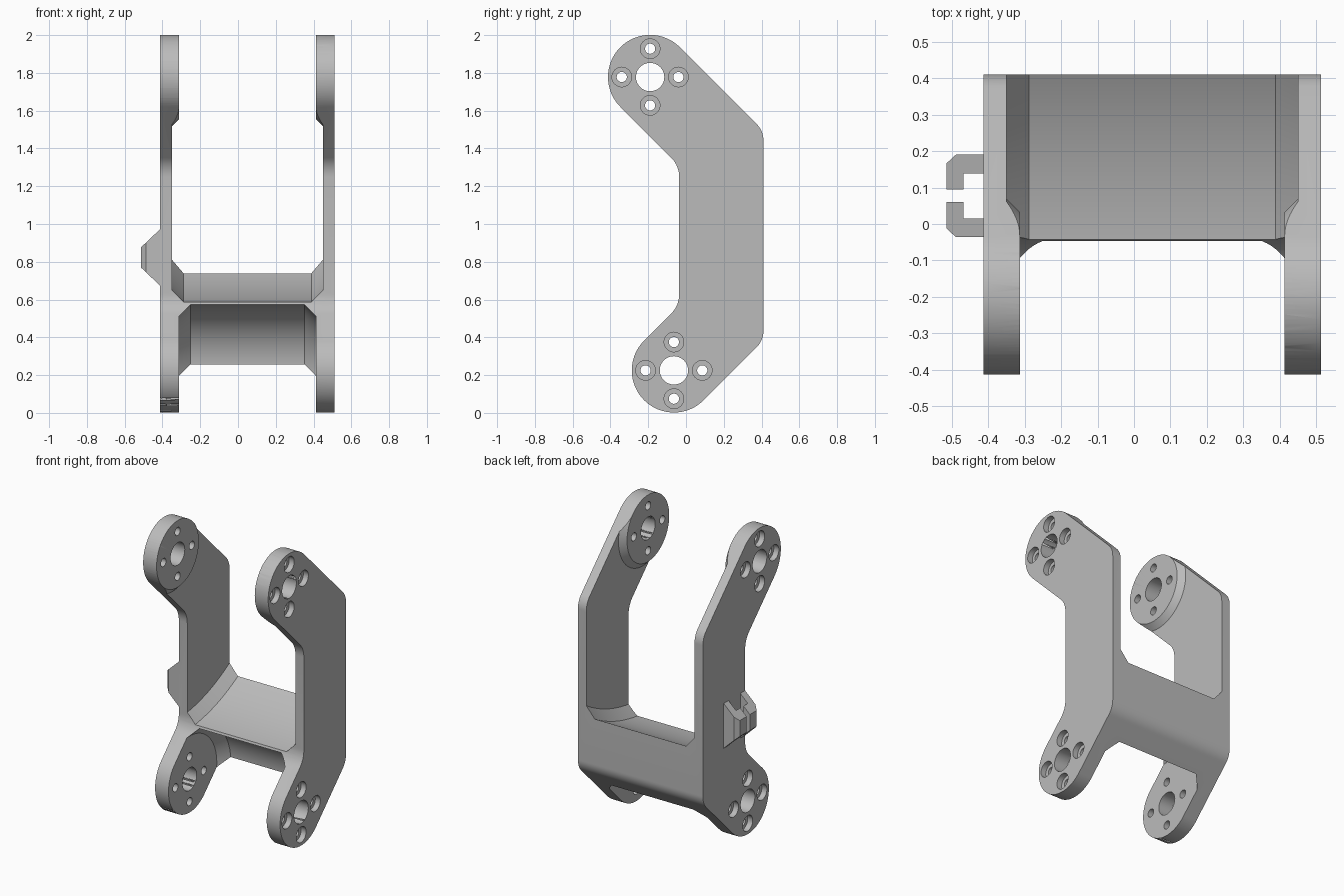
import bpy, bmesh, math
from mathutils import Vector, Matrix

if "Cube" in bpy.data.objects:
    bpy.data.objects.remove(bpy.data.objects["Cube"], do_unlink=True)

grey = bpy.data.materials.new("plain grey")
grey.use_nodes = True
grey.diffuse_color = (0.5, 0.5, 0.5, 1)
grey.node_tree.nodes["Principled BSDF"].inputs["Base Color"].default_value = (0.5, 0.5, 0.5, 1)

MID = 0.05            # x of the bracket's own mirror plane
HALF = 0.462          # half its width
UPPER, LOWER = (-0.19, 1.778), (-0.064, 0.225)   # pivot axes (y, z)
R = 0.223             # radius of the rounded ends


def finish(name, bm):
    bmesh.ops.recalc_face_normals(bm, faces=bm.faces)
    mesh = bpy.data.meshes.new(name)
    bm.to_mesh(mesh)
    bm.free()
    mesh.materials.append(grey)
    ob = bpy.data.objects.new(name, mesh)
    bpy.context.collection.objects.link(ob)
    return ob


def arc(centre, radius, start, end, steps):
    angles = [math.radians(start + (end - start) * i / steps) for i in range(steps + 1)]
    return [(centre[0] + radius * math.cos(a), centre[1] + radius * math.sin(a)) for a in angles]


def round_corner(p, before, after, length=0.05, steps=8):
    """Circular fillet starting the given length from a corner."""
    p = Vector(p)
    a, b = Vector(before).normalized(), Vector(after).normalized()
    half = a.angle(b) / 2
    radius = length * math.tan(half)
    c = p + (a + b).normalized() * length / math.cos(half)
    u, v = p + a * length - c, p + b * length - c
    sweep = u.angle(v)
    pts = []
    for i in range(steps + 1):
        t = i / steps
        w = (u * math.sin((1 - t) * sweep) + v * math.sin(t * sweep)) / math.sin(sweep)
        pts.append(tuple(c + w.normalized() * radius))
    return pts


def revolve(name, half_profile, axis, mirrored=True, segments=192):
    """Solid of revolution about an x-parallel axis; profile points are (x, radius)."""
    profile = list(half_profile)
    if mirrored:
        profile += [(-x, r) for x, r in reversed(half_profile)]
    bm = bmesh.new()
    verts = [bm.verts.new((x, 0, r)) for x, r in profile]
    edges = [bm.edges.new(pair) for pair in zip(verts, verts[1:])]
    bmesh.ops.spin(bm, geom=verts + edges, cent=(0, 0, 0), axis=(1, 0, 0),
                   angle=math.tau, steps=segments, use_duplicate=False)
    bmesh.ops.remove_doubles(bm, verts=bm.verts, dist=1e-5)
    bmesh.ops.translate(bm, verts=bm.verts, vec=(MID, *axis))
    return finish(name, bm)


def cut(target, cutter):
    cutter.hide_render = True
    mod = target.modifiers.new("cut", "BOOLEAN")
    mod.operation, mod.solver, mod.object = "DIFFERENCE", "EXACT", cutter
    bpy.context.view_layer.objects.active = target
    bpy.ops.object.modifier_apply(modifier=mod.name)
    bpy.data.objects.remove(cutter, do_unlink=True)


# Side outline of the bracket: two round ends joined by a bent arm
d = R * math.sqrt(2)
BACK, FRONT = 0.41, -0.036
outline = arc(UPPER, R, 45, 225, 48)
outline += round_corner((FRONT, sum(UPPER) - d - FRONT), (-1, 1), (0, -1), 0.06)
outline += round_corner((FRONT, LOWER[1] - LOWER[0] + d + FRONT), (0, 1), (-1, -1), 0.06)
outline += arc(LOWER, R, 135, 315, 48)
outline += round_corner((BACK, LOWER[1] - LOWER[0] - d + BACK), (-1, -1), (0, 1))
outline += round_corner((BACK, sum(UPPER) + d - BACK), (0, -1), (-1, 1))

bm = bmesh.new()
face = bm.faces.new([bm.verts.new((MID - HALF, y, z)) for y, z in outline])
side = bmesh.ops.extrude_face_region(bm, geom=[face])
bmesh.ops.translate(bm, vec=(2 * HALF, 0, 0),
                    verts=[g for g in side["geom"] if isinstance(g, bmesh.types.BMVert)])
bracket = finish("bracket", bm)

# Swing clearances, leaving the arms, raised pads and curved cross panel
cut(bracket, revolve("upper_clearance",
                     [(0.363, 0), (0.363, R), (0.4, 0.26), (0.4, 1.138), (0.338, 1.2)], UPPER))
cut(bracket, revolve("lower_clearance",
                     [(0.363, 0), (0.363, 0.287), (0.302, 0.348)], LOWER))

# Pivot holes, with four counterbored screw holes around each
for axis in (UPPER, LOWER):
    cut(bracket, revolve("pivot_hole", [(0.6, 0), (0.6, 0.075)], axis, segments=48))
    for dy, dz in ((0.15, 0), (-0.15, 0), (0, 0.15), (0, -0.15)):
        spot = (axis[0] + dy, axis[1] + dz)
        cut(bracket, revolve("screw_hole",
                             [(0.6, 0), (0.6, 0.052), (0.425, 0.052), (0.425, 0.027)],
                             spot, segments=32))

# Cable clip: two facing hooks, tapering away from the arm
hook = [(-0.4, -0.036), (-0.488, -0.036), (-0.514, -0.012), (-0.514, 0.06),
        (-0.467, 0.06), (-0.467, 0.015), (-0.4, 0.015)]
CLIP_Y, CLIP_Z = 0.077, 0.823
for name, flip in (("front_clip_hook", False), ("back_clip_hook", True)):
    bm = bmesh.new()
    rings = []
    for sign in (-1, 1):
        ring = []
        for x, y in hook:
            height = 0.15 + (x + 0.412) * 0.95
            ring.append(bm.verts.new((x, 2 * CLIP_Y - y if flip else y, CLIP_Z + sign * height)))
        bm.faces.new(ring)
        rings.append(ring)
    n = len(hook)
    for i in range(n):
        j = (i + 1) % n
        bm.faces.new((rings[0][i], rings[0][j], rings[1][j], rings[1][i]))
    finish(name, bm)

# Smooth curves, crisp edges
bpy.ops.object.select_all(action="DESELECT")
bracket.select_set(True)
bpy.context.view_layer.objects.active = bracket
bpy.ops.object.shade_smooth_by_angle(angle=math.radians(25))
